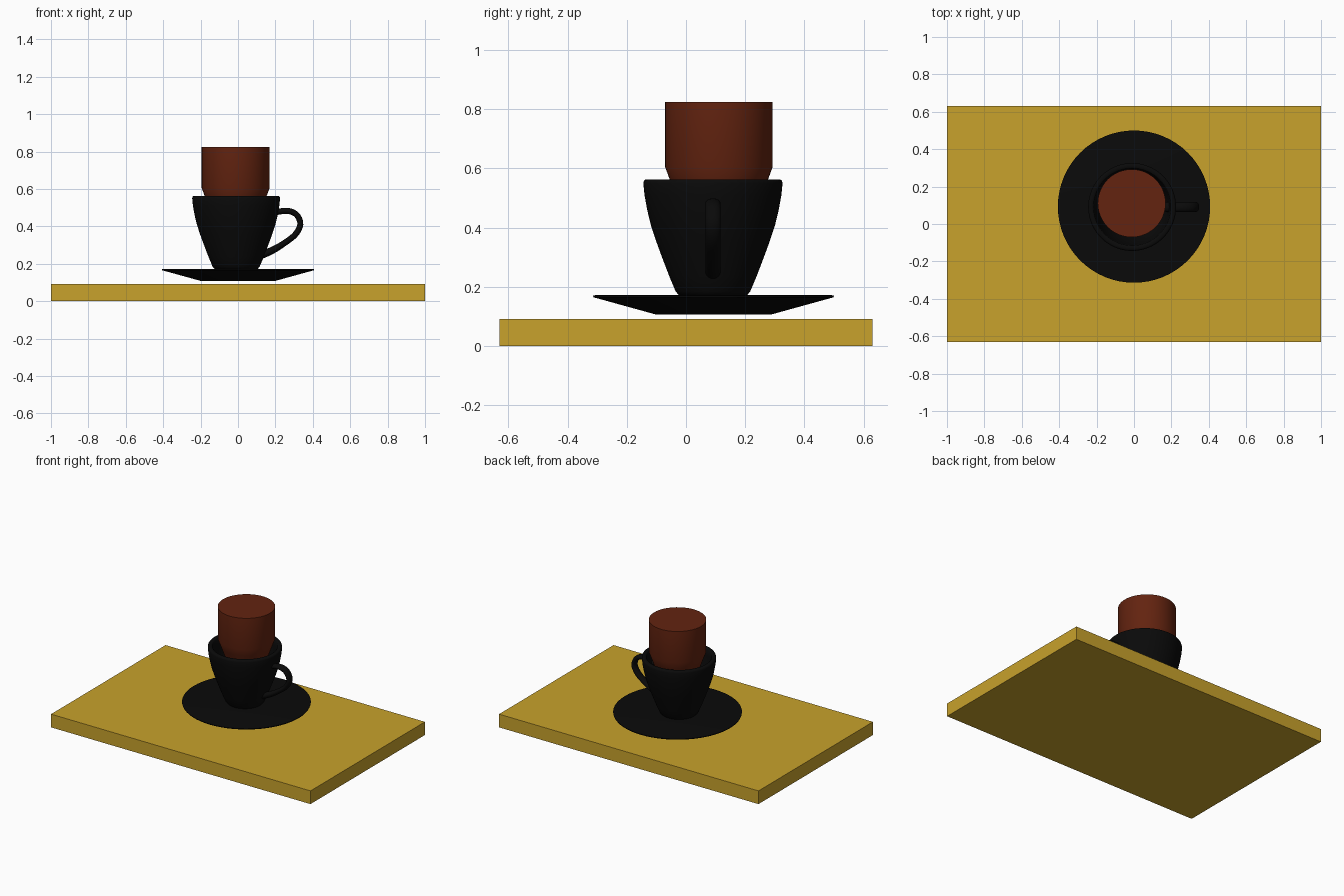
import bpy, bmesh, math
from mathutils import Vector

if "Cube" in bpy.data.objects:
    bpy.data.objects.remove(bpy.data.objects["Cube"])


def material(name, rgb):
    m = bpy.data.materials.new(name)
    m.diffuse_color = (*rgb, 1)
    m.use_nodes = True
    m.node_tree.nodes["Principled BSDF"].inputs["Base Color"].default_value = m.diffuse_color
    return m


wood = material("golden wood", (0.58, 0.36, 0.025))
black = material("black ceramic", (0.003, 0.003, 0.003))
brown = material("coffee brown", (0.125, 0.017, 0.005))


def finish(name, bm, mat, angle=35):
    bmesh.ops.recalc_face_normals(bm, faces=bm.faces)
    me = bpy.data.meshes.new(name)
    bm.to_mesh(me)
    bm.free()
    ob = bpy.data.objects.new(name, me)
    bpy.context.collection.objects.link(ob)
    me.materials.append(mat)
    if angle:
        bpy.ops.object.select_all(action='DESELECT')
        ob.select_set(True)
        bpy.context.view_layer.objects.active = ob
        bpy.ops.object.shade_smooth_by_angle(angle=math.radians(angle))
    return ob


def lathe(name, profile, centre, mat, n=64, angle=35):
    """Revolve (radius, z) points; both ends are capped."""
    bm = bmesh.new()
    rings = [[bm.verts.new((centre[0] + r * math.cos(2 * math.pi * i / n),
                            centre[1] + r * math.sin(2 * math.pi * i / n), z))
              for i in range(n)] for r, z in profile]
    for a, b in zip(rings, rings[1:]):
        for i in range(n):
            j = (i + 1) % n
            bm.faces.new((a[i], a[j], b[j], b[i]))
    bm.faces.new(rings[0])
    bm.faces.new(rings[-1])
    return finish(name, bm, mat, angle)


# Board
bm = bmesh.new()
bmesh.ops.create_cube(bm, size=1)
for v in bm.verts:
    v.co = (v.co.x * 2, v.co.y * 1.26, (v.co.z + 0.5) * 0.092)
finish("board", bm, wood, 0)

# Saucer
lathe("saucer", [(0.195, 0.107), (0.405, 0.165), (0.407, 0.171), (0.400, 0.172)],
      (0, 0.093), black)

# Cup: outer wall, rounded rim, inner wall and floor
lathe("cup", [(0.10, 0.168), (0.115, 0.172), (0.126, 0.185), (0.147, 0.235),
              (0.170, 0.295), (0.192, 0.355), (0.210, 0.41), (0.222, 0.46),
              (0.231, 0.51), (0.235, 0.55), (0.233, 0.559), (0.227, 0.563),
              (0.212, 0.563), (0.206, 0.558), (0.203, 0.52), (0.195, 0.46),
              (0.180, 0.395), (0.150, 0.31), (0.115, 0.22), (0.10, 0.205)],
      (-0.01, 0.091), black, angle=60)

# Coffee column standing in the cup
lathe("coffee", [(0.06, 0.27), (0.163, 0.555), (0.1815, 0.605), (0.1815, 0.825)],
      (-0.0125, 0.111), brown, n=48, angle=30)

# Handle: oval section swept along a smoothed path in the xz plane
ctrl = [Vector(p) for p in [(0.17, 0.465), (0.215, 0.478), (0.27, 0.482), (0.315, 0.46),
                            (0.333, 0.41), (0.305, 0.355), (0.24, 0.305), (0.18, 0.27),
                            (0.12, 0.245)]]
path = []
for i in range(len(ctrl) - 1):
    p0, p1, p2, p3 = (ctrl[max(i - 1, 0)], ctrl[i], ctrl[i + 1],
                      ctrl[min(i + 2, len(ctrl) - 1)])
    for s in range(5):
        t = s / 5
        path.append(0.5 * (2 * p1 + (p2 - p0) * t + (2 * p0 - 5 * p1 + 4 * p2 - p3) * t * t
                           + (3 * p1 - p0 - 3 * p2 + p3) * t ** 3))
path.append(ctrl[-1])
bm = bmesh.new()
rings = []
N = 16
for i, p in enumerate(path):
    tan = (path[min(i + 1, len(path) - 1)] - path[max(i - 1, 0)]).normalized()
    nor = Vector((-tan.y, tan.x))
    half = 0.016 + 0.006 * max(0, i / len(path) - 0.7) / 0.3
    ring = []
    for k in range(N):
        a = 2 * math.pi * k / N
        q = p + nor * half * math.cos(a)
        ring.append(bm.verts.new((q.x, 0.091 + 0.026 * math.sin(a), q.y)))
    rings.append(ring)
for a, b in zip(rings, rings[1:]):
    for k in range(N):
        j = (k + 1) % N
        bm.faces.new((a[k], a[j], b[j], b[k]))
bm.faces.new(rings[0])
bm.faces.new(rings[-1])
finish("cup_handle", bm, black, 60)
